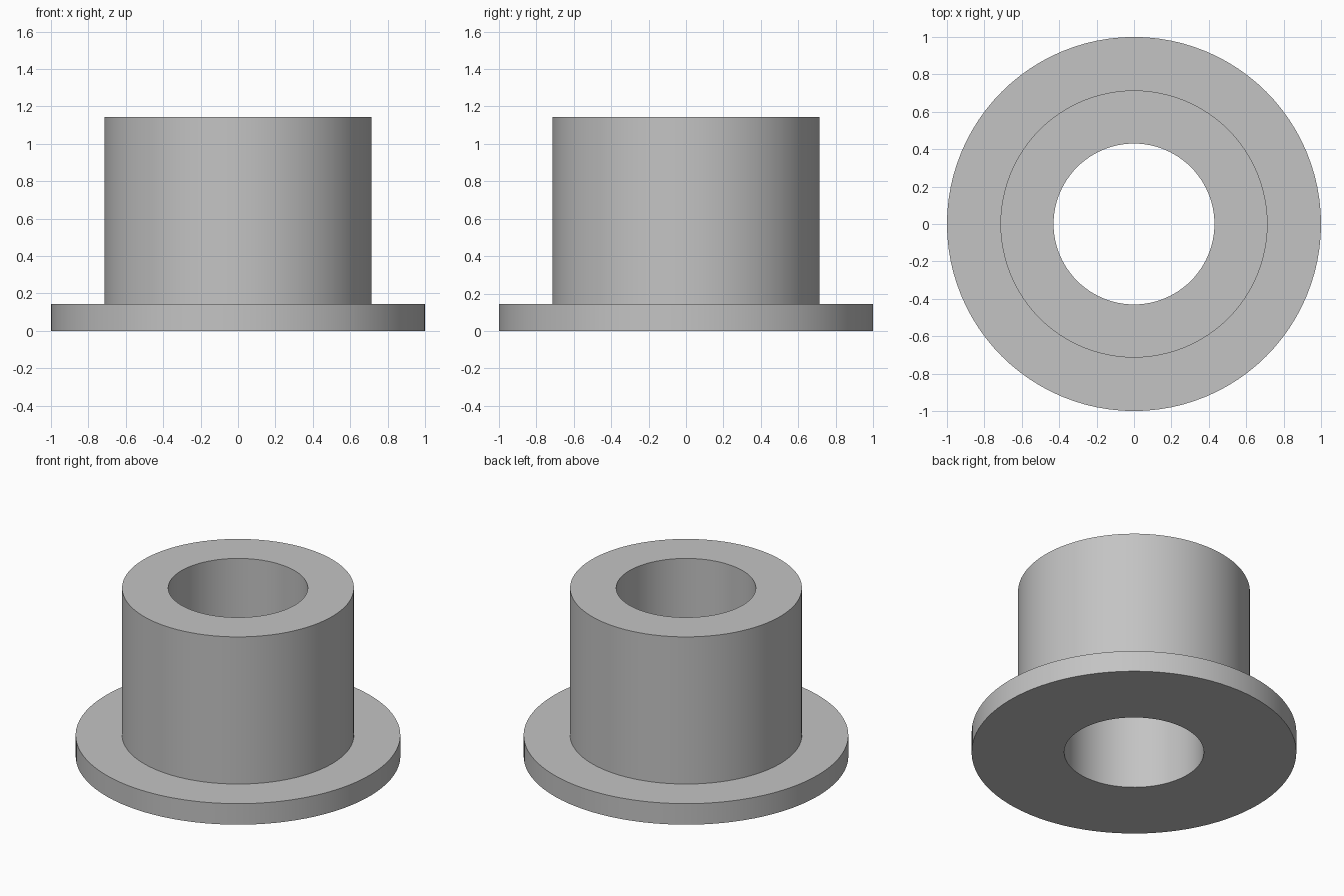
import bpy
import bmesh
import math

cube = bpy.data.objects.get("Cube")
if cube:
    bpy.data.objects.remove(cube, do_unlink=True)

SEGMENTS = 96
BORE, BODY, FLANGE = 0.43, 0.714, 1.0
FLANGE_TOP, TOP = 0.143, 1.143

# Plain grey
grey = bpy.data.materials.new("plain_grey")
grey.use_nodes = True
colour = (0.55, 0.55, 0.55, 1.0)
grey.diffuse_color = colour
grey.node_tree.nodes["Principled BSDF"].inputs["Base Color"].default_value = colour

# Closed half section of the flanged bushing, as (radius, height)
section = [(BORE, 0), (FLANGE, 0), (FLANGE, FLANGE_TOP),
           (BODY, FLANGE_TOP), (BODY, TOP), (BORE, TOP)]

# Sweep the section around z
bm = bmesh.new()
verts = [bm.verts.new((r, 0, z)) for r, z in section]
edges = [bm.edges.new((v, verts[(i + 1) % len(verts)])) for i, v in enumerate(verts)]
bmesh.ops.spin(bm, geom=verts + edges, cent=(0, 0, 0), axis=(0, 0, 1),
               angle=math.tau, steps=SEGMENTS, use_merge=True)
bmesh.ops.remove_doubles(bm, verts=bm.verts, dist=0.0001)
bmesh.ops.recalc_face_normals(bm, faces=bm.faces)

mesh = bpy.data.meshes.new("flanged_bushing")
bm.to_mesh(mesh)
bm.free()
mesh.materials.append(grey)
bushing = bpy.data.objects.new("flanged_bushing", mesh)
bpy.context.collection.objects.link(bushing)

# Smooth walls, sharp rims
bpy.ops.object.select_all(action="DESELECT")
bushing.select_set(True)
bpy.context.view_layer.objects.active = bushing
bpy.ops.object.shade_smooth_by_angle(angle=math.radians(30))
